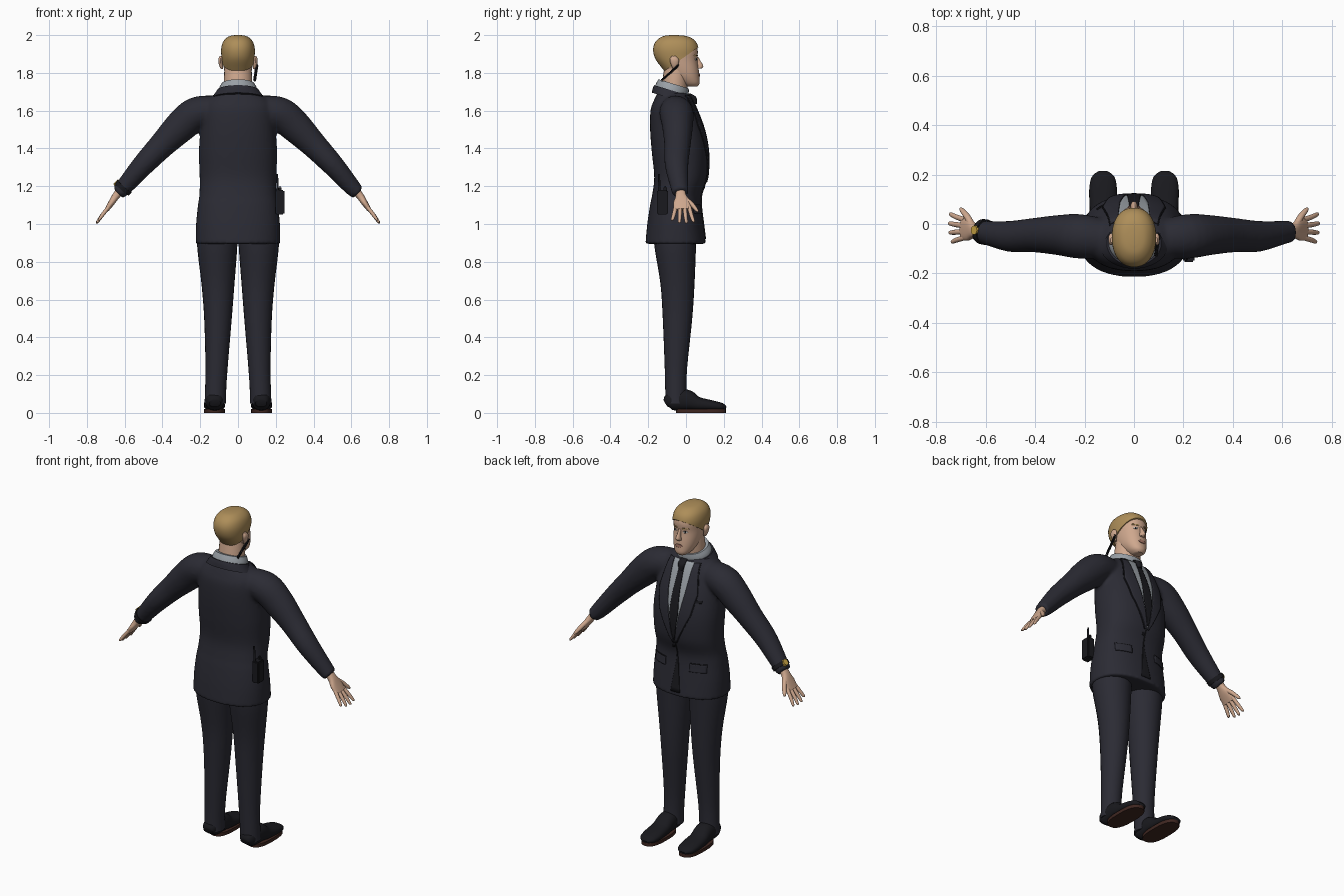
import bpy, bmesh
from math import sin, cos, pi, radians, copysign
from mathutils import Vector, Matrix
from mathutils.bvhtree import BVHTree

cube = bpy.data.objects.get("Cube")
if cube:
    bpy.data.objects.remove(cube)
X, Y, Z = Vector((1, 0, 0)), Vector((0, 1, 0)), Vector((0, 0, 1))


def material(name, *rgb):
    mat = bpy.data.materials.new(name)
    mat.use_nodes = True
    mat.diffuse_color = (*rgb, 1)
    mat.node_tree.nodes["Principled BSDF"].inputs["Base Color"].default_value = (*rgb, 1)
    return mat


suit = material("charcoal suit", .024, .024, .034)
black = material("black", .01, .01, .013)
shirt_grey = material("shirt grey", .32, .35, .38)
skin = material("skin", .62, .39, .27)
lip = material("lip", .4, .19, .14)
blond = material("blond hair", .42, .27, .1)
brown = material("sole brown", .05, .02, .015)
gold = material("gold", .6, .38, .06)
white = material("eye white", .7, .68, .64)


def finish(name, bm, mat, angle=40):
    bmesh.ops.recalc_face_normals(bm, faces=bm.faces)
    mesh = bpy.data.meshes.new(name)
    bm.to_mesh(mesh)
    bm.free()
    mesh.materials.append(mat)
    mesh.shade_smooth()
    mesh.set_sharp_from_angle(angle=radians(angle))
    obj = bpy.data.objects.new(name, mesh)
    bpy.context.collection.objects.link(obj)
    return obj


def resample(stations, steps):
    """Smooth curve through the stations."""
    pts = [Vector(s) for s in stations]
    out = []
    for i in range(len(pts) - 1):
        a, b, c, d = pts[max(i - 1, 0)], pts[i], pts[i + 1], pts[min(i + 2, len(pts) - 1)]
        for k in range(steps):
            t = k / steps
            out.append(b + (c - a) * t / 2 + (a * 2 - b * 5 + c * 4 - d) * t * t / 2
                       + (b * 3 - a - c * 3 + d) * t ** 3 / 2)
    return out + [pts[-1]]


def loft(bm, stations, side=Y, up=None, sides=24, power=2.0, steps=4):
    """Skin rounded sections (x, y, z, radius along side, radius across)."""
    pts = resample(stations, steps)
    rings = []
    for i, p in enumerate(pts):
        t = up or pts[min(i + 1, len(pts) - 1)].to_3d() - pts[max(i - 1, 0)].to_3d()
        across = t.cross(side).normalized()
        along = across.cross(t).normalized()
        ring = []
        for k in range(sides):
            c, s = cos(2 * pi * k / sides), sin(2 * pi * k / sides)
            c, s = (copysign(abs(v) ** (2 / power), v) for v in (c, s))
            ring.append(bm.verts.new(Vector(p[:3]) + along * c * max(p[3], .001)
                                     + across * s * max(p[4], .001)))
        rings.append(ring)
    for lower, upper in zip(rings, rings[1:]):
        for k in range(sides):
            j = (k + 1) % sides
            bm.faces.new((lower[k], lower[j], upper[j], upper[k]))
    bm.faces.new(rings[0])
    bm.faces.new(rings[-1])


def part(name, mat, stations, cut=None, **options):
    bm = bmesh.new()
    loft(bm, stations, **options)
    if cut:
        bmesh.ops.bisect_plane(bm, geom=bm.verts[:] + bm.edges[:] + bm.faces[:],
                               plane_co=cut[0], plane_no=cut[1], clear_inner=True)
        bmesh.ops.holes_fill(bm, edges=[e for e in bm.edges if e.is_boundary])
    return finish(name, bm, mat)


def block(name, mat, center, size):
    bm = bmesh.new()
    bmesh.ops.create_cube(bm, size=1, matrix=Matrix.LocRotScale(center, None, size))
    bmesh.ops.bevel(bm, geom=bm.edges[:], offset=.006, segments=2, affect='EDGES')
    return finish(name, bm, mat)


def flat(rows):
    """Sections from (height, back, front, half width)."""
    return [(0, (b + f) / 2, z, (f - b) / 2, w) for z, b, f, w in rows]


def surface(obj):
    return BVHTree.FromObject(obj, bpy.context.evaluated_depsgraph_get())


def panel(name, mat, tree, rows, lift=.002, thick=.005):
    """Thin plate laid on the chest or face from rows (z, x0, x1)."""
    bm = bmesh.new()
    grid = []
    for r0, r1 in zip(rows, rows[1:]):
        for k in range(9):
            z, x0, x1 = Vector(r0).lerp(Vector(r1), k / 8)
            line = []
            for c in range(9):
                x = x0 + (x1 - x0) * c / 8
                hit = tree.ray_cast(Vector((x, 1, z)), -Y)[0]
                line.append(bm.verts.new((x, (hit.y if hit else 0) + lift, z)))
            grid.append(line)
    for a, b in zip(grid, grid[1:]):
        for c in range(8):
            bm.faces.new((a[c], a[c + 1], b[c + 1], b[c]))
    bmesh.ops.remove_doubles(bm, verts=bm.verts, dist=.00001)
    obj = finish(name, bm, mat)
    solid = obj.modifiers.new("thickness", 'SOLIDIFY')
    solid.thickness, solid.offset = thick, 0
    return obj


# Jacket: torso and both sleeves fused into one smooth skin
bm = bmesh.new()
loft(bm, flat([(.895, -.215, .105, .224), (1, -.205, .092, .222), (1.1, -.19, .08, .212),
               (1.16, -.178, .083, .204), (1.25, -.168, .11, .203), (1.38, -.181, .114, .207),
               (1.5, -.19, .092, .199), (1.6, -.188, .055, .19), (1.65, -.172, .032, .17),
               (1.695, -.15, .005, .11)]), up=Z, sides=48, power=2.3)
for s in (-1, 1):
    loft(bm, [(s * x, y, z, a, b) for x, y, z, a, b in (
        (.12, -.06, 1.6, .08, .08), (.22, -.05, 1.585, .09, .088), (.3, -.045, 1.52, .082, .086),
        (.4, -.045, 1.42, .07, .07), (.5, -.05, 1.315, .063, .059),
        (.6, -.035, 1.2, .048, .046), (.635, -.03, 1.165, .044, .037))])
jacket = finish("jacket", bm, suit, 180)
remesh = jacket.modifiers.new("fuse", 'REMESH')
remesh.mode, remesh.voxel_size, remesh.use_smooth_shade = 'VOXEL', .01, True
relax = jacket.modifiers.new("relax", 'SMOOTH')
relax.factor, relax.iterations = .5, 4
chest = surface(jacket)

# Shirt, tie and jacket front
panel("shirt_front", shirt_grey, chest, [(1.68, -.07, .07), (1.58, -.07, .07), (1.22, -.004, .004)])
panel("tie", black, chest, [(1.66, -.014, .014), (1.4, -.028, .028), (1.24, -.006, .006)], lift=.007)
part("tie_knot", black, [(0, .015, 1.69, .012, .02), (0, .04, 1.67, .015, .022),
                         (0, .048, 1.635, .01, .013)], up=Z)
panel("jacket_edge", black, chest, [(1.22, -.003, .003), (1.13, -.003, .003)])
panel("jacket_opening", black, chest, [(1.13, -.003, .003), (.92, -.03, .03)])
panel("jacket_button", black, chest, [(1.2, .008, .02), (1.185, .008, .02)], lift=.004)
panel("breast_pocket", black, chest, [(1.49, -.15, -.1), (1.475, -.15, -.1)])
for s, label in ((-1, "right"), (1, "left")):
    panel(label + "_lapel", suit, chest, [(z, s * a, s * b) for z, a, b in (
        (1.68, .066, .095), (1.52, .056, .125), (1.4, .036, .1), (1.22, .002, .012))], lift=.007)
    panel(label + "_lapel_edge", black, chest, [(z, s * a, s * (a + .004)) for z, a in (
        (1.68, .095), (1.52, .125), (1.4, .1), (1.22, .012))], lift=.004)
    panel(label + "_pocket_flap", suit, chest, [(1.1, s * .08, s * .17), (1.055, s * .08, s * .17)], lift=.004)
    panel(label + "_pocket_seam", black, chest, [(1.104, s * .08, s * .17), (1.1, s * .08, s * .17)])

# Collars, tipped down toward the chest
tip = Vector((0, .3, 1))
part("shirt_collar", shirt_grey, [(0, -.08, 1.69, .093, .105), (0, -.072, 1.718, .09, .1),
                                  (0, -.066, 1.742, .084, .087)], up=tip, sides=36)
part("jacket_collar", suit, [(0, -.08, 1.665, .105, .14), (0, -.08, 1.69, .1, .122),
                             (0, -.078, 1.708, .095, .11)],
     up=tip, sides=36, cut=((0, -.01, 0), -Y))

# Head
skull = [(1.728, 0, .06, .025), (1.745, -.03, .072, .045), (1.78, -.08, .071, .064),
         (1.82, -.115, .067, .074), (1.87, -.15, .06, .08), (1.92, -.16, .062, .082),
         (1.96, -.145, .045, .07), (1.985, -.11, .005, .042), (1.992, -.07, -.05, .008)]
head = part("head", skin, flat(skull), up=Z, sides=40, power=2.2)
part("neck", skin, [(0, -.07, 1.66, .07, .076), (0, -.058, 1.75, .068, .075), (0, -.05, 1.82, .065, .072)])
part("hair", blond, flat([(z + .008, b - .014, f + .005, w + .007) for z, b, f, w in skull]),
     up=Z, sides=40, power=2.2, cut=((0, 0, 1.89), Vector((0, -.7, 1))))
part("nose", skin, [(0, .056, 1.885, .008, .008), (0, .064, 1.86, .015, .009),
                    (0, .07, 1.835, .022, .014), (0, .066, 1.822, .014, .015)], up=Z, sides=16)
face = surface(head)
panel("lips", lip, face, [(1.797, -.012, .012), (1.79, -.024, .024), (1.78, -.013, .013)])
for s, label in ((-1, "right"), (1, "left")):
    panel(label + "_eye", white, face, [(1.877, s * .026, s * .038), (1.871, s * .02, s * .046),
                                        (1.866, s * .027, s * .038)], lift=.001)
    panel(label + "_pupil", black, face, [(1.877, s * .029, s * .037), (1.866, s * .029, s * .037)])
    panel(label + "_brow", blond, face, [(1.895, s * .018, s * .05), (1.889, s * .015, s * .053)])
    part(label + "_ear", skin, [(s * .084, -.06, 1.82, .008, .006), (s * .09, -.06, 1.84, .018, .01),
                                (s * .093, -.062, 1.87, .024, .011), (s * .09, -.065, 1.89, .01, .006)],
         up=Z, sides=16)

# Coiled earpiece wire
wire = bpy.data.curves.new("earpiece_wire", 'CURVE')
wire.dimensions, wire.bevel_depth, wire.bevel_resolution = '3D', .0025, 1
spline = wire.splines.new('POLY')
spline.points.add(120)
for i, point in enumerate(spline.points):
    t = i / 120
    point.co = (.1 - .012 * t + .006 * cos(i * .8), -.04 - .09 * t, 1.84 - .08 * t + .006 * sin(i * .8), 1)
wire.materials.append(black)
bpy.context.collection.objects.link(bpy.data.objects.new("earpiece_wire", wire))

# Limbs
for s, label in ((-1, "right"), (1, "left")):
    def limb(name, mat, stations, **options):
        part(label + "_" + name, mat, [(s * p[0], *p[1:]) for p in stations], **options)

    limb("trouser_leg", suit, [(.108, -.058, .98, .115, .104), (.11, -.057, .88, .11, .106),
                               (.106, -.045, .68, .09, .087), (.106, -.045, .5, .078, .073),
                               (.113, -.053, .25, .06, .059), (.118, -.054, .13, .056, .056),
                               (.12, -.052, .05, .056, .057)], up=Z)
    limb("shoe", black, [(.122, -.108, .05, .03, .02), (.123, -.08, .062, .047, .048),
                         (.124, 0, .068, .052, .056), (.125, .06, .048, .054, .038),
                         (.125, .14, .038, .056, .028), (.125, .19, .032, .046, .02),
                         (.125, .212, .025, .02, .008)], side=X, power=2.3)
    limb("sole", brown, [(.125, .08, 0, .132, .056), (.125, .08, .02, .132, .056)], up=Z, power=2.6, steps=1)
    limb("hand", skin, [(.615, -.03, 1.185, .027, .022), (.645, -.027, 1.15, .028, .02),
                        (.668, -.022, 1.115, .045, .017), (.695, -.02, 1.075, .045, .012)], power=2.4)
    for i, reach in enumerate((.82, .97, 1, .93)):
        y = -.055 + .024 * i
        tip_y = y + (i - 1.3) * .013
        limb("finger_%d" % (i + 1), skin, [
            (.685, y, 1.09, .011, .01), (.685 + .035 * reach, (y + tip_y) / 2, 1.09 - .045 * reach, .0105, .01),
            (.685 + .06 * reach, tip_y, 1.09 - .08 * reach, .008, .007),
            (.685 + .063 * reach, tip_y, 1.09 - .086 * reach, .003, .003)], sides=12)
    limb("thumb", skin, [(.655, -.005, 1.135, .014, .013), (.675, .03, 1.105, .013, .012),
                         (.695, .055, 1.075, .01, .009), (.702, .064, 1.065, .004, .004)], side=X, sides=12)

# Watch
part("watch_strap", black, [(-.6, -.033, 1.2, .052, .05), (-.615, -.031, 1.183, .051, .048)], steps=1)
part("watch_face", gold, [(-.635, -.025, 1.212, .02, .02), (-.648, -.025, 1.224, .018, .018)], steps=1)

# Belt radio
block("radio_body", black, (.222, -.125, 1.115), (.046, .058, .13))
block("radio_knob", black, (.222, -.11, 1.185), (.018, .018, .03))
part("radio_antenna", black, [(.21, -.142, 1.17, .007, .007), (.207, -.142, 1.265, .005, .005)], sides=12, steps=1)
